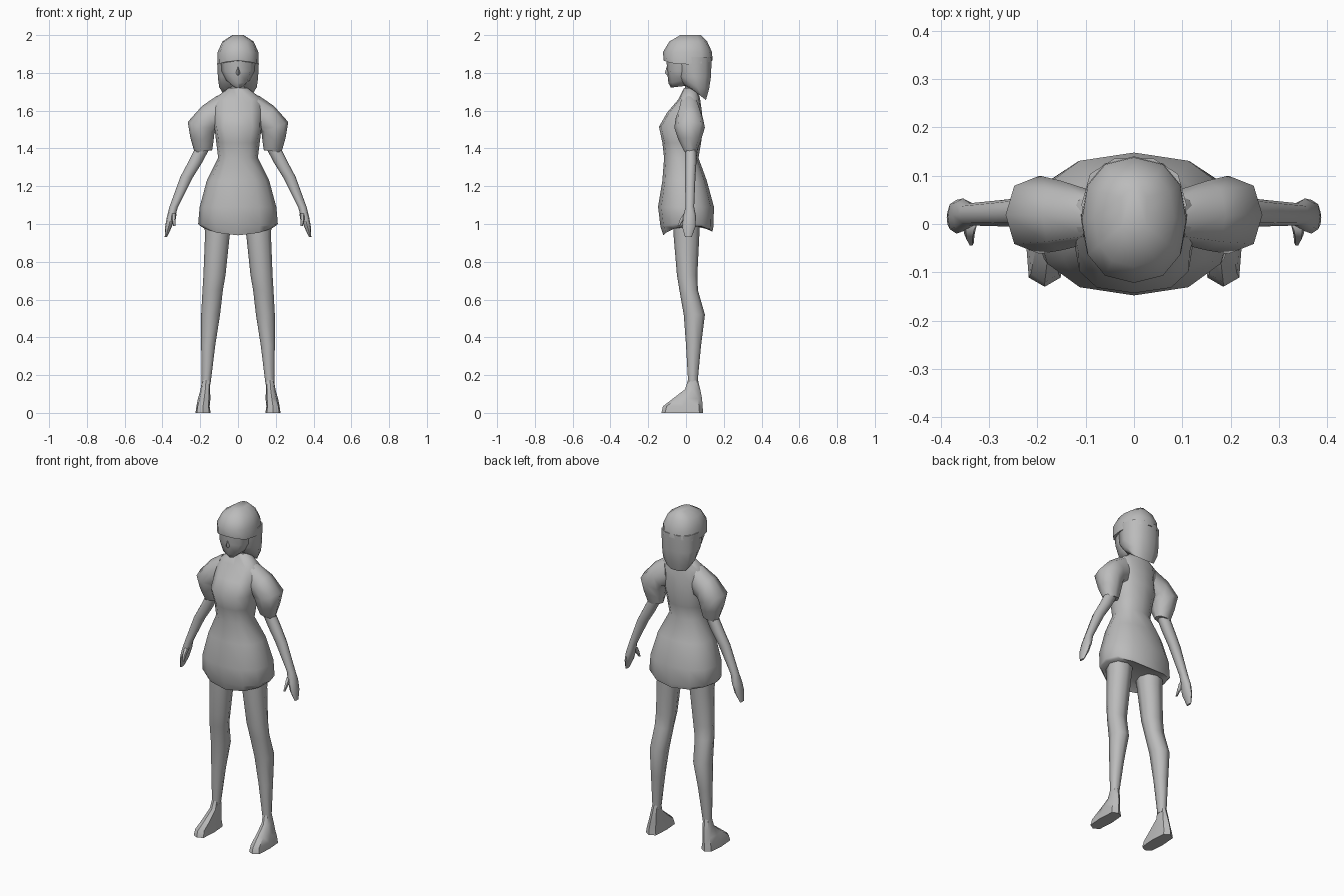
import bpy, bmesh, math

grey = bpy.data.materials.new("plain grey")
grey.diffuse_color = (0.5, 0.5, 0.5, 1)


def loft(name, rings, sides=8, mirror=False, angle=60):
    """Skin a stack of rings: (x0, x1, y0, y1, z, z tilt along x, z tilt along y, side lift, squareness power)."""
    bm = bmesh.new()
    rows = []
    for ring in rings:
        x0, x1, y0, y1, z, tx, ty, lift, p = (list(ring) + [0, 0, 0, 0.85][len(ring) - 5:])
        row = []
        for i in range(sides):
            a = 2 * math.pi * i / sides
            c, s = math.cos(a), math.sin(a)
            u = math.copysign(abs(c) ** p, c) if abs(c) > 1e-6 else 0
            v = math.copysign(abs(s) ** p, s) if abs(s) > 1e-6 else 0
            row.append(bm.verts.new(((x0 + x1) / 2 + u * (x1 - x0) / 2,
                                     (y0 + y1) / 2 + v * (y1 - y0) / 2,
                                     z + tx * u + ty * v + lift * u * u)))
        rows.append(row)
    for a, b in zip(rows, rows[1:]):
        for i in range(sides):
            j = (i + 1) % sides
            bm.faces.new((a[i], a[j], b[j], b[i]))
    bm.faces.new(rows[0])
    bm.faces.new(rows[-1])
    bmesh.ops.recalc_face_normals(bm, faces=bm.faces)
    mesh = bpy.data.meshes.new(name)
    bm.to_mesh(mesh)
    bm.free()
    mesh.materials.append(grey)
    ob = bpy.data.objects.new(name, mesh)
    bpy.context.collection.objects.link(ob)
    bpy.ops.object.select_all(action='DESELECT')
    ob.select_set(True)
    bpy.context.view_layer.objects.active = ob
    bpy.ops.object.shade_smooth_by_angle(angle=math.radians(angle))
    if mirror:
        ob.modifiers.new("Mirror", 'MIRROR').use_mirror_merge = False
    return ob


def centred(w, *rest):
    return (-w, w) + rest


# Dress: bodice, waist and flared skirt with a raised underside
loft("dress", [
    centred(0.05, -0.01, 0.06, 1.72),
    centred(0.13, -0.04, 0.075, 1.66),
    centred(0.13, -0.10, 0.085, 1.59),
    centred(0.125, -0.143, 0.09, 1.515, 0, 0, 0, 0.7),
    centred(0.115, -0.125, 0.08, 1.43),
    centred(0.105, -0.116, 0.066, 1.35),
    centred(0.165, -0.125, 0.11, 1.23),
    centred(0.203, -0.148, 0.148, 1.09),
    centred(0.211, -0.135, 0.145, 0.985, 0, 0, 0.015),
    centred(0.20, -0.12, 0.14, 0.95, 0, 0.01, 0.04),
    centred(0.14, -0.08, 0.09, 0.985),
], sides=12)

# Neck
loft("neck", [centred(0.045, 0.0, 0.07, 1.66), centred(0.04, -0.01, 0.06, 1.79)])

# Face, tapering to the chin, with a small nose
loft("face", [
    centred(0.09, -0.105, 0.05, 1.90),
    centred(0.088, -0.10, 0.05, 1.81),
    centred(0.062, -0.093, 0.04, 1.76, 0, 0.015),
    centred(0.025, -0.08, 0.02, 1.728, 0, 0.006),
])
loft("nose", [
    centred(0.006, -0.10, -0.08, 1.84),
    centred(0.012, -0.112, -0.08, 1.80),
    centred(0.008, -0.098, -0.08, 1.785),
], sides=4)

# Hair: cap with fringe, then the long back section
loft("hair_cap", [
    centred(0.03, -0.03, 0.08, 2.0),
    centred(0.083, -0.088, 0.112, 1.966),
    centred(0.108, -0.122, 0.138, 1.91),
    centred(0.11, -0.118, 0.14, 1.865, 0, 0, -0.02),
], sides=12)
loft("hair_back", [
    centred(0.109, -0.06, 0.14, 1.885),
    centred(0.107, -0.05, 0.136, 1.78),
    centred(0.10, -0.01, 0.125, 1.725, 0, -0.01),
    centred(0.075, 0.03, 0.107, 1.685, 0, -0.03),
], sides=10)

# Puffed sleeves
loft("sleeve", [
    (0.07, 0.11, -0.04, 0.07, 1.59, 0.09),
    (0.115, 0.19, -0.055, 0.09, 1.56, 0.065),
    (0.125, 0.266, -0.062, 0.10, 1.51, 0.03),
    (0.13, 0.252, -0.04, 0.08, 1.445, 0.01),
    (0.137, 0.23, -0.01, 0.058, 1.385, -0.005),
], mirror=True)

# Forearms and hands
loft("arm", [
    (0.145, 0.222, -0.005, 0.055, 1.41),
    (0.19, 0.265, -0.005, 0.055, 1.325),
    (0.237, 0.305, -0.005, 0.05, 1.25),
    (0.318, 0.363, -0.003, 0.043, 1.09),
    (0.332, 0.376, -0.015, 0.053, 1.04),
    (0.35, 0.386, -0.02, 0.05, 0.985),
    (0.376, 0.388, -0.005, 0.03, 0.93),
], mirror=True)
loft("thumb", [
    (0.325, 0.355, -0.015, 0.015, 1.055),
    (0.33, 0.352, -0.033, -0.008, 1.025),
    (0.332, 0.343, -0.045, -0.033, 0.99),
], sides=6, mirror=True)

# Legs
loft("leg", [
    (0.03, 0.178, -0.07, 0.075, 1.04),
    (0.045, 0.175, -0.065, 0.07, 0.93),
    (0.066, 0.183, -0.048, 0.06, 0.73),
    (0.08, 0.188, -0.035, 0.063, 0.65),
    (0.095, 0.195, -0.012, 0.10, 0.52),
    (0.12, 0.195, 0.0, 0.08, 0.36),
    (0.146, 0.192, 0.012, 0.06, 0.15),
], mirror=True)

# Feet
loft("foot", [
    (0.148, 0.19, 0.012, 0.062, 0.18),
    (0.148, 0.198, -0.005, 0.075, 0.125),
    (0.146, 0.212, -0.07, 0.085, 0.075),
    (0.15, 0.22, -0.122, 0.088, 0.035, 0, 0, 0, 0.6),
    (0.145, 0.225, -0.13, 0.09, 0.0, 0, 0, 0, 0.55),
], mirror=True, angle=45)
